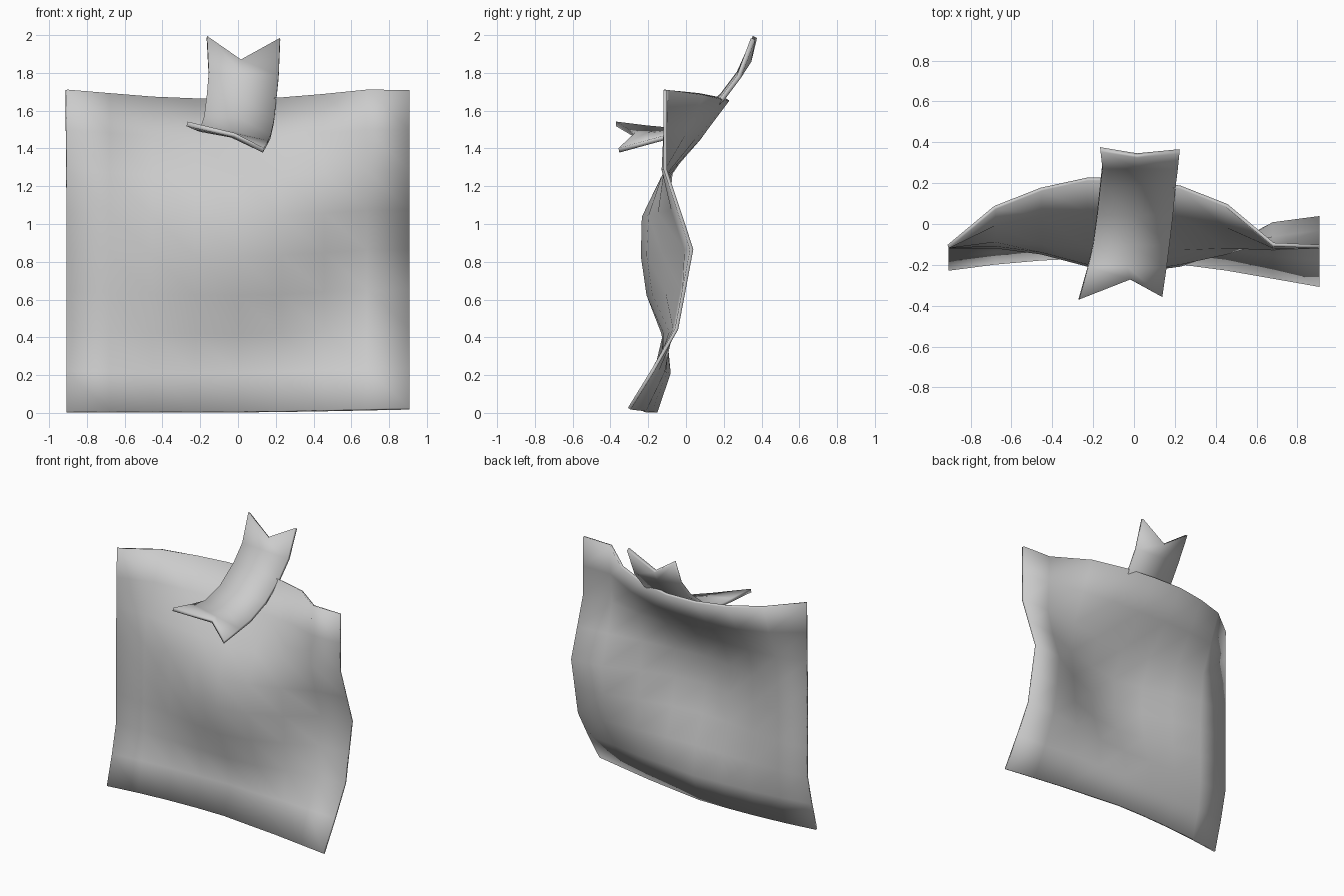
import bpy, bmesh

if "Cube" in bpy.data.objects:
    bpy.data.objects.remove(bpy.data.objects["Cube"])


def make_sheet(name, rows, thickness):
    """Skin a grid of points and thicken it into a smooth sheet."""
    bm = bmesh.new()
    grid = [[bm.verts.new(p) for p in row] for row in rows]
    for a, b in zip(grid, grid[1:]):
        for i in range(len(a) - 1):
            bm.faces.new((a[i], a[i + 1], b[i + 1], b[i]))
    bmesh.ops.recalc_face_normals(bm, faces=bm.faces)
    mesh = bpy.data.meshes.new(name)
    bm.to_mesh(mesh)
    bm.free()
    obj = bpy.data.objects.new(name, mesh)
    bpy.context.collection.objects.link(obj)
    mod = obj.modifiers.new("thickness", "SOLIDIFY")
    mod.thickness = thickness
    mod.offset = 0
    bpy.ops.object.select_all(action="DESELECT")
    obj.select_set(True)
    bpy.context.view_layer.objects.active = obj
    bpy.ops.object.modifier_apply(modifier=mod.name)
    # fully smooth, so the rims shade softly
    bpy.ops.object.shade_smooth()
    return obj


# Wavy note: depth of each column (left to right), listed from top to bottom
depth = [
    [-.11, -.11, -.11, -.11, -.11, -.11, -.11, -.16, -.22],
    [.08, .00, -.08, -.10, -.11, -.11, -.11, -.13, -.19],
    [.17, .05, -.09, -.13, -.14, -.13, -.11, -.11, -.17],
    [.22, .07, -.11, -.19, -.20, -.17, -.11, -.10, -.16],
    [.22, .065, -.125, -.225, -.23, -.20, -.12, -.09, -.16],
    [.18, .045, -.12, -.19, -.20, -.17, -.11, -.11, -.19],
    [.09, -.01, -.11, -.14, -.12, -.10, -.08, -.12, -.22],
    [-.10, -.11, -.12, -.07, .00, -.02, -.06, -.15, -.26],
    [-.11, -.11, -.11, -.04, .03, -.01, -.05, -.17, -.30],
]
top_z = [1.71, 1.69, 1.67, 1.66, 1.655, 1.665, 1.685, 1.71, 1.71]
bottom_z = [.005, .005, .005, .005, .005, .008, .012, .017, .022]
note_rows = []
for r in range(9):
    t = r / 8
    note_rows.append([(-.908 + c * .227, depth[c][r],
                       top_z[c] * (1 - t) + bottom_z[c] * t) for c in range(9)])
make_sheet("note_sheet", note_rows, .018)

# Bent tape strip with swallowtail ends: left, middle, right per station
tape_ends_back = [(-.165, .365, 1.99), (.015, .335, 1.865), (.223, .355, 1.98)]
tape_ends_front = [(-.27, -.37, 1.53), (-.02, -.27, 1.47), (.135, -.355, 1.39)]
# stations: y, left x, left z, right x, right z
stations = [
    (.28, -.155, 1.80, .215, 1.78),
    (.19, -.165, 1.68, .203, 1.66),
    (.05, -.18, 1.56, .19, 1.54),
    (-.10, -.20, 1.50, .172, 1.46),
    (-.21, -.225, 1.51, .157, 1.43),
]
tape_rows = [tape_ends_back]
for y, lx, lz, rx, rz in stations:
    tape_rows.append([(lx, y, lz), ((lx + rx) / 2, y, (lz + rz) / 2), (rx, y, rz)])
tape_rows.append(tape_ends_front)
make_sheet("tape_strip", tape_rows, .025)
